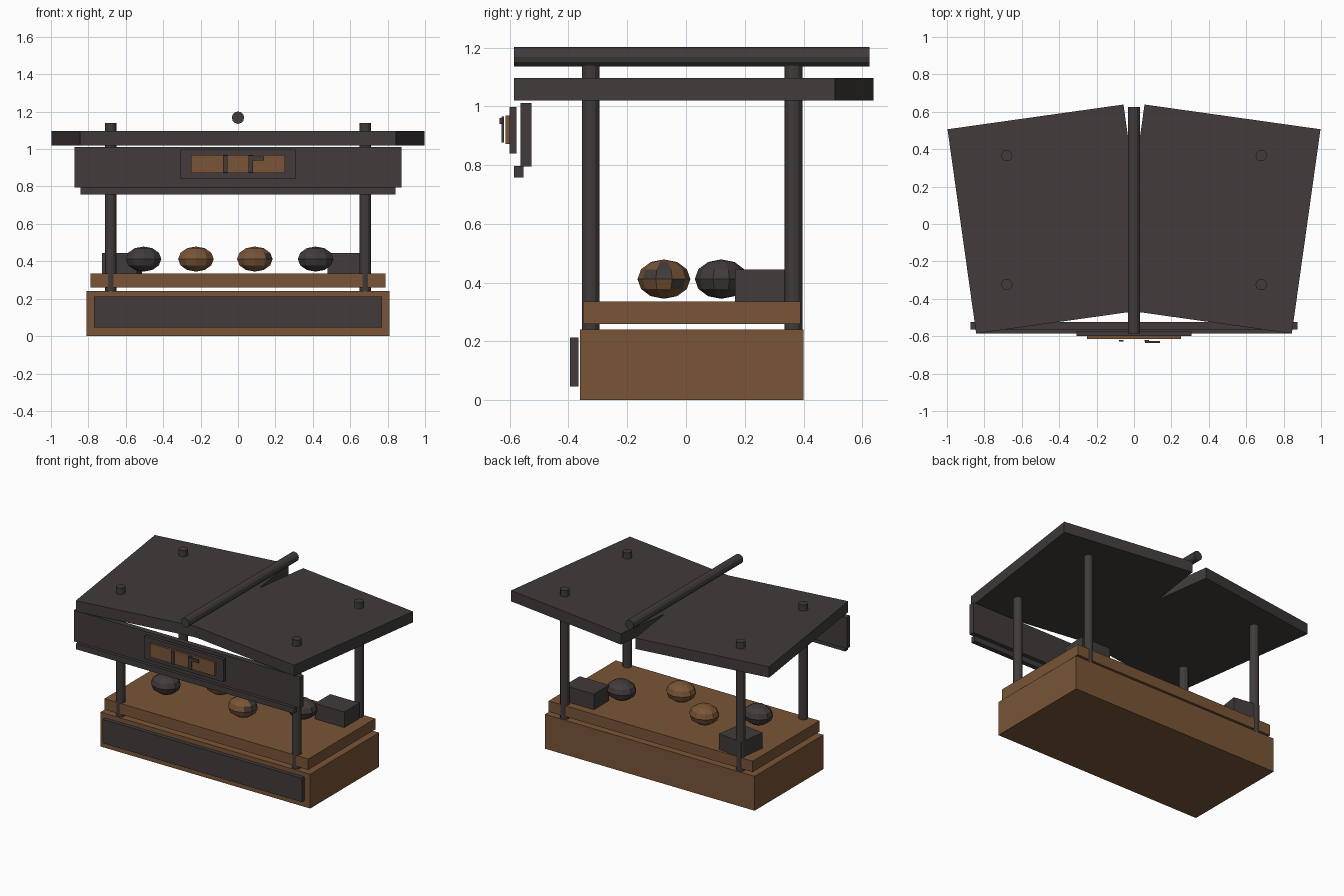
import bpy, math

if "Cube" in bpy.data.objects:
    bpy.data.objects.remove(bpy.data.objects["Cube"])


def material(name, rgb):
    m = bpy.data.materials.new(name)
    m.diffuse_color = (*rgb, 1)
    m.use_nodes = True
    m.node_tree.nodes["Principled BSDF"].inputs["Base Color"].default_value = m.diffuse_color
    return m


WOOD = material("brown_wood", (0.19, 0.09, 0.037))
DARK = material("charcoal", (0.054, 0.044, 0.044))


def finish(name, mat):
    ob = bpy.context.object
    ob.name = name
    ob.data.materials.append(mat)
    return ob


def box(name, mat, x, y, z, turn=0):
    """Box from (min, max) ranges, turned about its own vertical axis."""
    mid = [(r[0] + r[1]) / 2 for r in (x, y, z)]
    bpy.ops.mesh.primitive_cube_add(size=1, location=mid, rotation=(0, 0, math.radians(turn)))
    ob = finish(name, mat)
    ob.scale = [r[1] - r[0] for r in (x, y, z)]
    return ob


def rod(name, loc, radius, length, rot=(0, 0, 0)):
    bpy.ops.mesh.primitive_cylinder_add(vertices=12, radius=radius, depth=length,
                                        location=loc, rotation=rot)
    return finish(name, DARK)


# Base, front panel and counter
box("base", WOOD, (-.81, .81), (-.36, .40), (0, .24))
box("front_panel", DARK, (-.77, .77), (-.394, -.366), (.047, .213))
box("counter", WOOD, (-.788, .788), (-.35, .39), (.26, .336))

# Four posts poking through the roof
for sx in (-1, 1):
    for y in (-.324, .366):
        rod("post", (sx * .68, y, .69), .03, .90)

# Two roof slabs, fanned toward the back, and the ridge pole
for sx in (-1, 1):
    box("roof_panel", DARK, (sx * .45 - .475, sx * .45 + .475), (-.525, .578),
        (1.02, 1.096), turn=-8 * sx)
rod("ridge_pole", (0, .02, 1.168), .033, 1.21, (math.pi / 2, 0, 0))

# Hanging fascia and sign
box("fascia", DARK, (-.875, .875), (-.563, -.525), (.795, 1.012))
box("fascia_trim", DARK, (-.843, .843), (-.585, -.553), (.757, .797))
box("sign_frame", DARK, (-.307, .307), (-.60, -.576), (.84, .998))
box("sign_plate", WOOD, (-.25, .25), (-.615, -.60), (.872, .968))
for x in (-.067, .067):
    box("sign_bar", DARK, (x - .012, x + .012), (-.628, -.62), (.876, .965))
box("sign_crossbar", DARK, (.058, .138), (-.635, -.625), (.94, .96))

# Produce on the counter
for x, y, mat in ((-.505, -.075, DARK), (-.225, .12, WOOD), (.09, -.075, WOOD), (.415, .12, DARK)):
    bpy.ops.mesh.primitive_uv_sphere_add(segments=10, ring_count=6, radius=1, location=(x, y, .412))
    fruit = finish("fruit", mat)
    fruit.scale = (.10, .09, .067)
    if (x, y) == (.09, -.075):
        # Dark blemishes on the right side
        fruit.data.materials.append(DARK)
        for p in fruit.data.polygons:
            c = p.center
            if c.x > .6 and abs(c.z) < .7 and (c.y > .01) == (c.z < -.01):
                p.material_index = 1

# Crates at the back corners
box("crate_right", DARK, (.478, .705), (.167, .335), (.336, .445))
box("crate_left", DARK, (-.715, -.525), (.18, .38), (.336, .445), turn=-8)
